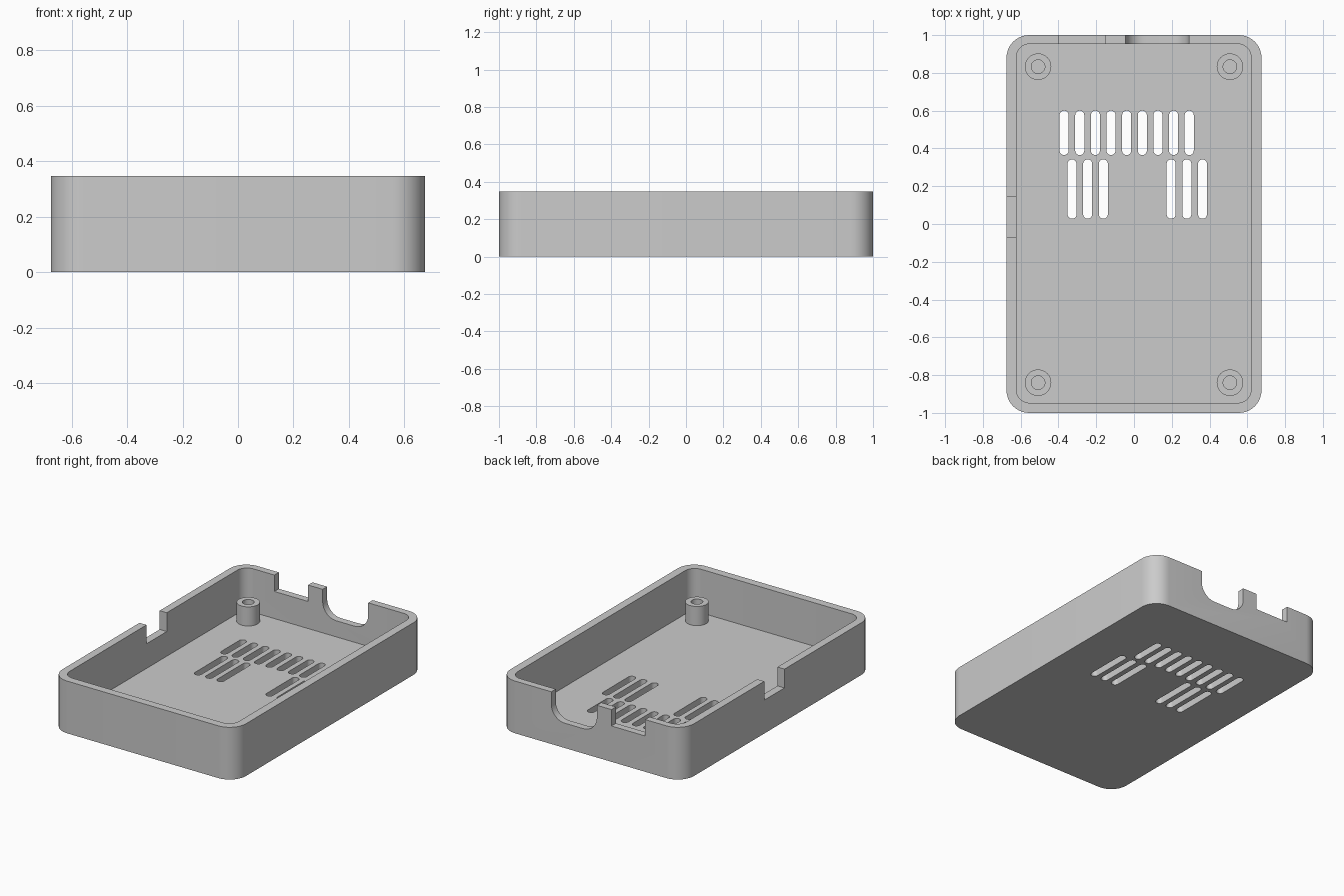
import bpy
import bmesh
from math import cos, sin, pi, radians
from mathutils import Matrix

cube = bpy.data.objects.get("Cube")
if cube:
    bpy.data.objects.remove(cube, do_unlink=True)

HEIGHT, FLOOR, PEG_TOP = 0.347, 0.058, 0.185

grey = bpy.data.materials.new("case grey")
grey.use_nodes = True
colour = (0.6, 0.6, 0.6, 1)
grey.diffuse_color = colour
grey.node_tree.nodes["Principled BSDF"].inputs["Base Color"].default_value = colour


def add_prism(bm, x0, x1, y0, y1, z0, z1, radius=0, steps=10):
    """Upright prism with a rounded rectangle as its outline."""
    points = []
    corners = [(x1, y1, -1, -1), (x0, y1, 1, -1), (x0, y0, 1, 1), (x1, y0, -1, 1)]
    for i, (x, y, sx, sy) in enumerate(corners):
        for k in range(steps + 1 if radius else 1):
            a = (i + k / steps) * pi / 2
            p = (x + radius * (sx + cos(a)), y + radius * (sy + sin(a))) if radius else (x, y)
            if not points or max(abs(p[0] - points[-1][0]), abs(p[1] - points[-1][1])) > 1e-5:
                points.append(p)
    if max(abs(points[0][0] - points[-1][0]), abs(points[0][1] - points[-1][1])) < 1e-5:
        points.pop()
    low = [bm.verts.new((x, y, z0)) for x, y in points]
    high = [bm.verts.new((x, y, z1)) for x, y in points]
    bm.faces.new(low[::-1])
    bm.faces.new(high)
    for i in range(len(points)):
        j = (i + 1) % len(points)
        bm.faces.new((low[i], low[j], high[j], high[i]))


def make(name, prisms, turn=None):
    """Object made of one or more separate prisms."""
    bm = bmesh.new()
    for p in prisms:
        add_prism(bm, *p)
    if turn:
        bm.transform(turn)
    mesh = bpy.data.meshes.new(name)
    bm.to_mesh(mesh)
    bm.free()
    mesh.materials.append(grey)
    obj = bpy.data.objects.new(name, mesh)
    bpy.context.collection.objects.link(obj)
    return obj


def cut(obj, cutters):
    """Subtract the cutters, then smooth the rounded walls."""
    bpy.ops.object.select_all(action='DESELECT')
    bpy.context.view_layer.objects.active = obj
    obj.select_set(True)
    for c in cutters:
        c.hide_render = True
        mod = obj.modifiers.new("cut", 'BOOLEAN')
        mod.operation, mod.solver, mod.object = 'DIFFERENCE', 'EXACT', c
        bpy.ops.object.modifier_apply(modifier=mod.name)
        bpy.data.objects.remove(c, do_unlink=True)
    bpy.ops.object.shade_smooth_by_angle(angle=radians(30))


# Open tray with rounded corners
tray = make("case_tray", [(-0.675, 0.675, -1, 1, 0, HEIGHT, 0.12)])
cavity = make("cavity", [(-0.623, 0.62, -0.947, 0.953, FLOOR, 1, 0.07)])

# Vent slots in the floor
W = 0.024
slots = []
for i in range(9):
    x = -0.37 + i * 0.0828
    slots.append((x - W, x + W, 0.365, 0.6, -0.1, 0.2, W))
for start in (-0.328, 0.197):
    for i in range(3):
        x = start + i * 0.0828
        slots.append((x - W, x + W, 0.028, 0.342, -0.1, 0.2, W))
vents = make("vent_slots", slots)

# Square port notches in the back and side walls
back_notch = make("back_notch", [(-0.4, -0.152, 0.9, 1.1, 0.238, 0.6)])
side_notch = make("side_notch", [(-0.8, -0.58, -0.07, 0.142, 0.222, 0.6)])

# Wide port opening with rounded lower corners in the back wall
round_port = make("round_port", [(-0.045, 0.29, 0.165, 0.7, -1.1, -0.9, 0.1)],
                  Matrix.Rotation(pi / 2, 4, 'X'))

cut(tray, [cavity, vents, back_notch, side_notch, round_port])

# Hollow screw posts in the corners
for side, x in (("right", -0.508), ("left", 0.508)):
    for end, y in (("front", -0.84), ("back", 0.833)):
        R, r = 0.07, 0.036
        post = make(f"screw_post_{end}_{side}",
                    [(x - R, x + R, y - R, y + R, FLOOR - 0.02, PEG_TOP, R)])
        hole = make("post_hole", [(x - r, x + r, y - r, y + r, FLOOR, 0.4, r)])
        cut(post, [hole])
